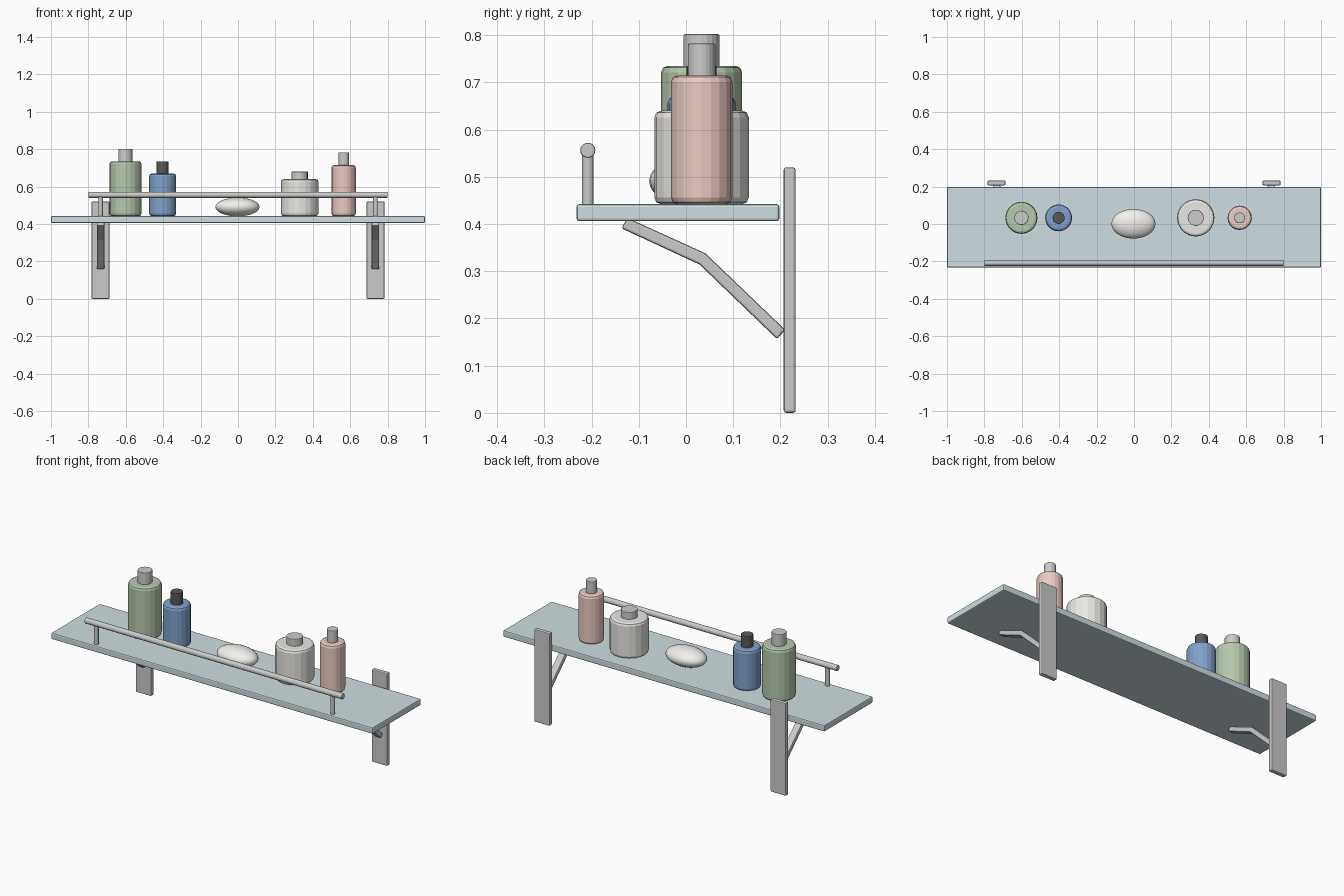
import bpy, bmesh, math
from mathutils import Vector, Matrix

if "Cube" in bpy.data.objects:
    bpy.data.objects.remove(bpy.data.objects["Cube"])


def material(name, rgb):
    m = bpy.data.materials.new(name)
    m.diffuse_color = (*rgb, 1)
    m.use_nodes = True
    m.node_tree.nodes["Principled BSDF"].inputs["Base Color"].default_value = m.diffuse_color
    return m


def finish(name, bm, mat=None, smooth=False, bevel=0, segments=2):
    bmesh.ops.recalc_face_normals(bm, faces=bm.faces)
    me = bpy.data.meshes.new(name)
    bm.to_mesh(me)
    bm.free()
    ob = bpy.data.objects.new(name, me)
    bpy.context.collection.objects.link(ob)
    if mat:
        me.materials.append(mat)
    if smooth:
        for p in me.polygons:
            p.use_smooth = True
    if bevel:
        mod = ob.modifiers.new("soft_edges", 'BEVEL')
        mod.width, mod.segments = bevel, segments
        mod.limit_method = 'ANGLE'
        mod.angle_limit = math.radians(50)
    return ob


def box(name, lo, hi, mat=None, bevel=0.005):
    lo, hi = Vector(lo), Vector(hi)
    bm = bmesh.new()
    bmesh.ops.create_cube(bm, size=1)
    bmesh.ops.scale(bm, vec=hi - lo, verts=bm.verts)
    bmesh.ops.translate(bm, vec=(lo + hi) / 2, verts=bm.verts)
    return finish(name, bm, mat, bevel=bevel)


def rod(name, a, b, r, mat=None, sides=16, bevel=0.003):
    a, b = Vector(a), Vector(b)
    bm = bmesh.new()
    rot = (b - a).to_track_quat('Z', 'Y').to_matrix().to_4x4()
    bmesh.ops.create_cone(bm, cap_ends=True, segments=sides, radius1=r, radius2=r,
                          depth=(b - a).length,
                          matrix=Matrix.Translation((a + b) / 2) @ rot)
    return finish(name, bm, mat, bevel=bevel)


def brace(name, x):
    # Bent bar: side outline in y, z extruded across x
    outline = [(-0.137, 0.391), (0.029, 0.314), (0.193, 0.156),
               (0.210, 0.176), (0.041, 0.338), (-0.124, 0.413)]
    bm = bmesh.new()
    face = bm.faces.new([bm.verts.new((x - 0.02, y, z)) for y, z in outline])
    ext = bmesh.ops.extrude_face_region(bm, geom=[face])
    bmesh.ops.translate(bm, vec=(0.04, 0, 0),
                        verts=[v for v in ext['geom'] if isinstance(v, bmesh.types.BMVert)])
    return finish(name, bm, bevel=0.005)


glass = material("pale_blue", (0.62, 0.73, 0.75))
green = material("green", (0.47, 0.58, 0.42))
blue = material("blue", (0.22, 0.36, 0.60))
cream = material("cream", (0.82, 0.81, 0.78))
pink = material("pink", (0.83, 0.60, 0.55))
white = material("white", (0.85, 0.85, 0.83))
black = material("black", (0.10, 0.10, 0.10))
soap_white = material("soap_white", (0.90, 0.88, 0.84))

# Shelf board
box("shelf_board", (-1, -0.232, 0.406), (1, 0.198, 0.442), glass, 0.006)

# Wall plates, braces and rail posts on both sides
for side, x in (("left", -0.735), ("right", 0.735)):
    box(side + "_wall_plate", (x - 0.048, 0.207, 0), (x + 0.048, 0.232, 0.52))
    brace(side + "_brace", x)
    rod(side + "_rail_post", (x, -0.208, 0.438), (x, -0.208, 0.556), 0.012, bevel=0)

# Front rail
rod("front_rail", (-0.8, -0.208, 0.556), (0.8, -0.208, 0.556), 0.016)

# Bottles and jar: body with rounded shoulders plus a cap
BY = 0.033
for name, x, r, top, cap_r, cap_top, mat, cap_mat in (
        ("green_bottle", -0.602, 0.086, 0.735, 0.038, 0.802, green, white),
        ("blue_bottle", -0.403, 0.072, 0.67, 0.032, 0.735, blue, black),
        ("jar", 0.33, 0.1, 0.64, 0.043, 0.68, cream, None),
        ("pink_bottle", 0.565, 0.065, 0.715, 0.029, 0.782, pink, white)):
    rod(name + "_body", (x, BY, 0.442), (x, BY, top), r, mat, 20, 0.014)
    rod(name + "_cap", (x, BY, top - 0.005), (x, BY, cap_top), cap_r, cap_mat, 20, 0.003)

# Soap bar
bm = bmesh.new()
bmesh.ops.create_uvsphere(bm, u_segments=24, v_segments=14, radius=1)
bmesh.ops.scale(bm, vec=(0.118, 0.079, 0.05), verts=bm.verts)
bmesh.ops.translate(bm, vec=(-0.003, 0.001, 0.491), verts=bm.verts)
finish("soap", bm, soap_white, smooth=True)
